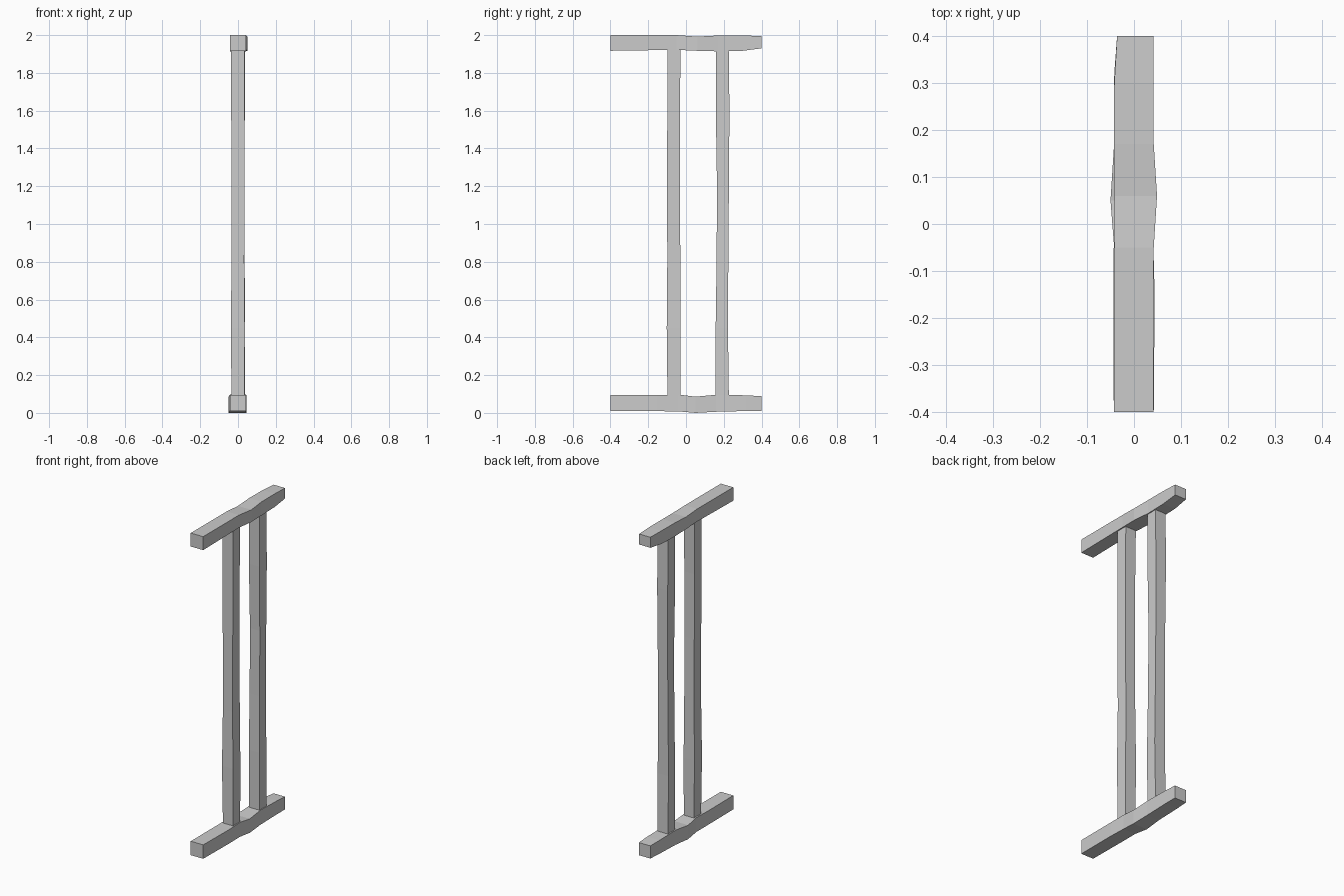
import bpy, bmesh


def beam(name, axis, sections):
    """Rough-hewn square beam: each section is (position, x0, x1, low, high)."""
    bm = bmesh.new()
    rings = []
    for t, x0, x1, a, b in sections:
        corners = [(x0, a), (x1, a), (x1, b), (x0, b)]
        rings.append([bm.verts.new((x, t, c) if axis == 'Y' else (x, c, t))
                      for x, c in corners])
    for r, s in zip(rings, rings[1:]):
        for i in range(4):
            j = (i + 1) % 4
            bm.faces.new((r[i], r[j], s[j], s[i]))
    bm.faces.new(rings[0])
    bm.faces.new(rings[-1])
    bmesh.ops.recalc_face_normals(bm, faces=bm.faces)
    mesh = bpy.data.meshes.new(name)
    bm.to_mesh(mesh)
    bm.free()
    obj = bpy.data.objects.new(name, mesh)
    bpy.context.collection.objects.link(obj)
    return obj


# Horizontal beams, slightly warped along their length
beam("top_beam", 'Y', [
    (-0.40, -0.043, 0.042, 1.917, 2.0),
    (-0.05, -0.042, 0.042, 1.922, 2.0),
    (0.06, -0.042, 0.049, 1.917, 1.992),
    (0.17, -0.043, 0.042, 1.914, 1.998),
    (0.30, -0.042, 0.042, 1.917, 1.998),
    (0.40, -0.036, 0.041, 1.930, 1.995)])
beam("bottom_beam", 'Y', [
    (-0.40, -0.043, 0.042, 0.010, 0.096),
    (-0.15, -0.044, 0.044, 0.009, 0.095),
    (-0.04, -0.043, 0.041, 0.008, 0.097),
    (0.05, -0.050, 0.046, 0.000, 0.086),
    (0.16, -0.043, 0.041, 0.006, 0.096),
    (0.32, -0.042, 0.042, 0.010, 0.093),
    (0.40, -0.036, 0.042, 0.010, 0.088)])

# Twin upright posts, let into the beams
beam("front_post", 'Z', [
    (0.07, -0.034, 0.035, -0.098, -0.029),
    (0.45, -0.038, 0.036, -0.102, -0.028),
    (0.80, -0.034, 0.033, -0.099, -0.030),
    (1.20, -0.034, 0.034, -0.100, -0.032),
    (1.60, -0.036, 0.034, -0.099, -0.033),
    (1.94, -0.037, 0.035, -0.099, -0.028)])
beam("back_post", 'Z', [
    (0.07, -0.035, 0.036, 0.157, 0.227),
    (0.45, -0.036, 0.038, 0.157, 0.222),
    (0.80, -0.034, 0.035, 0.162, 0.224),
    (1.20, -0.033, 0.034, 0.164, 0.227),
    (1.60, -0.036, 0.036, 0.158, 0.230),
    (1.94, -0.036, 0.036, 0.159, 0.226)])
